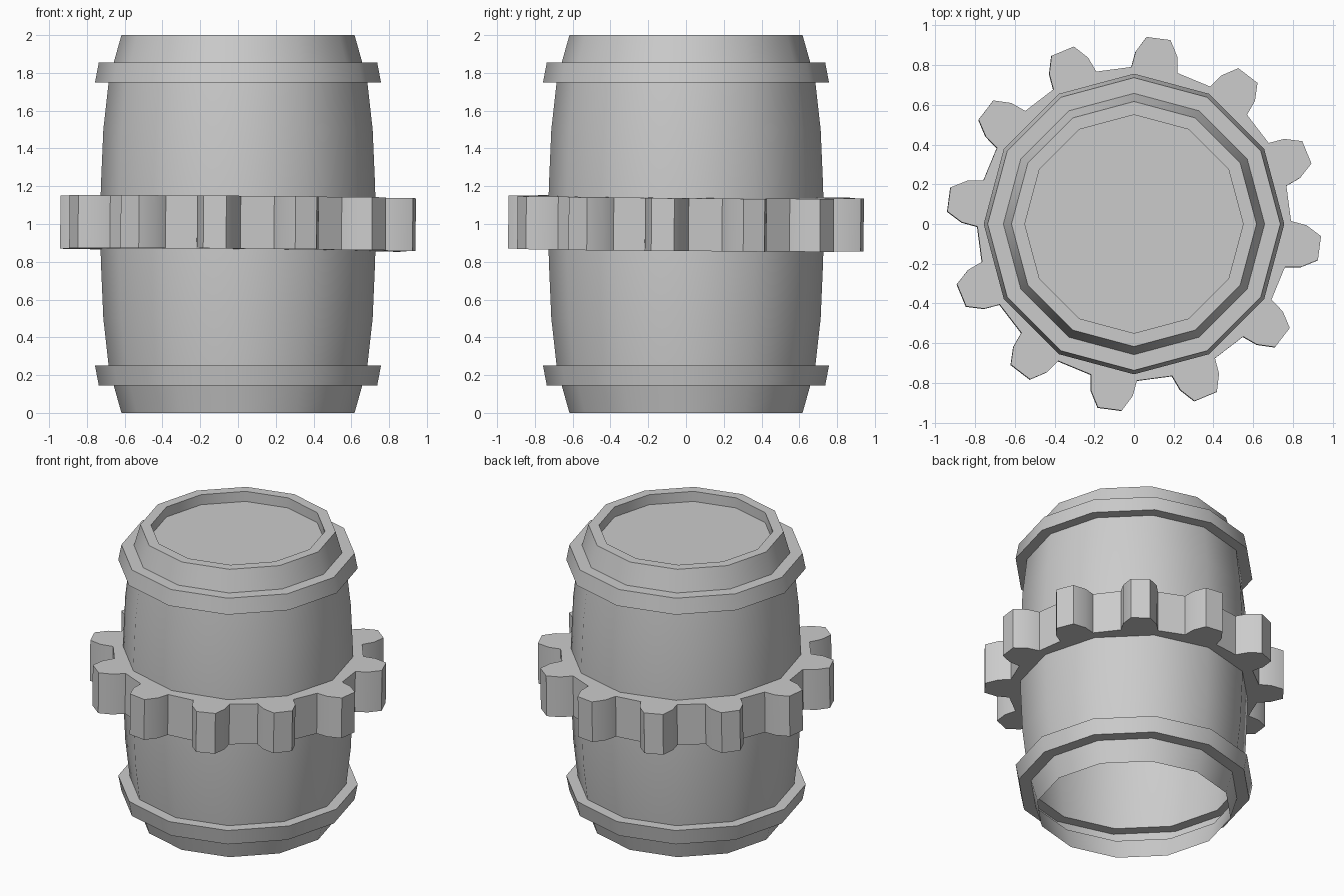
import bpy, bmesh, math

if "Cube" in bpy.data.objects:
    bpy.data.objects.remove(bpy.data.objects["Cube"])

SIDES = 12
TEETH = 12


def finish(name, bm, angle):
    me = bpy.data.meshes.new(name)
    bm.to_mesh(me)
    bm.free()
    ob = bpy.data.objects.new(name, me)
    bpy.context.collection.objects.link(ob)
    bpy.ops.object.select_all(action='DESELECT')
    ob.select_set(True)
    bpy.context.view_layer.objects.active = ob
    bpy.ops.object.shade_smooth_by_angle(angle=math.radians(angle))
    return ob


def ring(bm, polar, z):
    return [bm.verts.new((r * math.cos(a), r * math.sin(a), z)) for r, a in polar]


def bridge(bm, lower, upper):
    n = len(lower)
    for i in range(n):
        j = (i + 1) % n
        bm.faces.new((lower[i], lower[j], upper[j], upper[i]))


# Barrel: one open-bottomed shell with two raised hoops and a recessed lid
half = [(0.617, 0), (0.658, 0.145), (0.737, 0.145), (0.757, 0.25),
        (0.685, 0.25), (0.713, 0.5), (0.726, 0.8)]
profile = half + [(0.73, 1.0)] + [(r, 2 - z) for r, z in reversed(half)]
profile += [(0.55, 2.0), (0.55, 1.93)]
bm = bmesh.new()
rings = [ring(bm, [(r, math.tau * i / SIDES) for i in range(SIDES)], z)
         for r, z in profile]
for a, b in zip(rings, rings[1:]):
    bridge(bm, a, b)
bm.faces.new(rings[-1])
finish("barrel", bm, 40)

# Gear ring: tooth outline as (angle offset in degrees, radius)
tooth = [(-8.5, 0.79), (-7, 0.868), (-3.7, 0.943),
         (3.7, 0.943), (7, 0.868), (8.5, 0.79)]
outer = [(r, math.radians(22.5 + 360 / TEETH * t + d))
         for t in range(TEETH) for d, r in tooth]
inner = [(0.70, a) for r, a in outer]
bm = bmesh.new()
ob_, ot = ring(bm, outer, -0.14), ring(bm, outer, 0.14)
ib, it = ring(bm, inner, -0.14), ring(bm, inner, 0.14)
bridge(bm, ob_, ot)
bridge(bm, ot, it)
bridge(bm, it, ib)
bridge(bm, ib, ob_)
gear = finish("gear_ring", bm, 25)
# The gear sits very slightly tilted
gear.location.z = 1.003
gear.rotation_euler = (-0.008, 0.008, 0)
